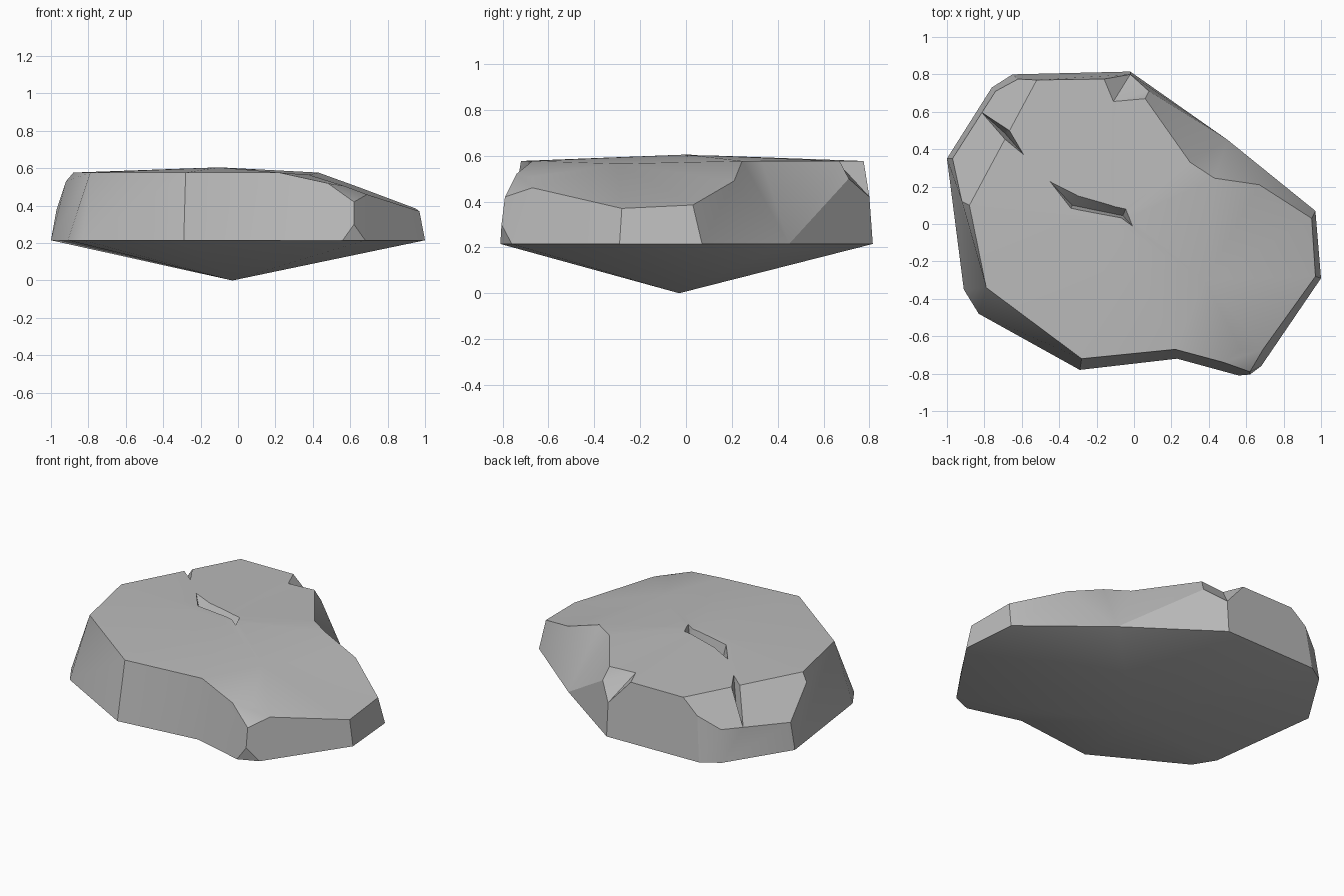
import bpy
import bmesh

default_cube = bpy.data.objects.get("Cube")
if default_cube:
    bpy.data.objects.remove(default_cube, do_unlink=True)

# One plain stone colour
stone = bpy.data.materials.new("stone_grey")
stone.use_nodes = True
colour = (0.5, 0.5, 0.5, 1)
stone.diffuse_color = colour
stone.node_tree.nodes["Principled BSDF"].inputs["Base Color"].default_value = colour


def build_object(object_name, corners, faces):
    """Make a closed mesh object from labelled corners and faces spelled with those labels."""
    bm = bmesh.new()
    verts = {label: bm.verts.new(position) for label, position in corners.items()}
    for face in faces:
        bm.faces.new([verts[label] for label in face])
    bmesh.ops.recalc_face_normals(bm, faces=bm.faces)
    mesh = bpy.data.meshes.new(object_name)
    bm.to_mesh(mesh)
    bm.free()
    mesh.materials.append(stone)
    created = bpy.data.objects.new(object_name, mesh)
    bpy.context.collection.objects.link(created)
    return created


def fan(centre, rim, closed=False):
    """Spell the triangles that join a centre label to each pair of rim labels."""
    following = rim[1:] + (rim[0] if closed else "")
    return [centre + first + second for first, second in zip(rim, following)]


# Widest outline of the boulder, all at one height (capital letters)
FOOT_HEIGHT = 0.215
foot_outline = {
    "A": (1, -.29), "B": (.97, .07), "C": (.5, .45), "D": (-.02, .815),
    "E": (-.65, .8), "F": (-.76, .73), "G": (-1, .35), "H": (-.91, -.35),
    "I": (-.83, -.48), "J": (-.29, -.78), "K": (.23, -.72),
    "L": (.56, -.81), "M": (.68, -.76),
}
corners = {label: (x, y, FOOT_HEIGHT) for label, (x, y) in foot_outline.items()}

# Level part of the upper rim
RIM_HEIGHT = 0.577
rim_outline = {
    "s": (-.52, .77), "n": (-.88, .1), "i": (-.79, -.34), "j": (-.28, -.72),
    "k": (.22, -.67), "v": (.43, .245), "w": (.3, .33), "x": (.06, .67),
    "y": (-.11, .655), "z": (-.16, .775),
}
corners.update({label: (x, y, RIM_HEIGHT) for label, (x, y) in rim_outline.items()})

# Lower rim, chipped corners, summit, ridge and the point underneath
corners.update({
    "a": (.97, -.28, .37), "b": (.95, .03, .385), "u": (.67, .21, .49),
    "q": (.08, .71, .5), "d": (-.02, .8, .42),
    "e": (-.62, .775, .49), "f": (-.74, .71, .41), "g": (-.97, .35, .38),
    "h": (-.92, .12, .53), "l": (.48, -.74, .52), "m": (.62, -.79, .42),
    "N": (.62, -.805, .3), "o": (.69, -.67, .46), "p": (.57, -.67, .505),
    "P": (-.1, 0, .605), "R": (.38, -.3, .565), "O": (-.03, -.03, 0),
})

walls = ["ABba", "DEeszd", "EFfe", "FGgf", "GHinhg", "HIi", "IJji", "JKkj",
         "KLNmlk", "LMN", "MomN", "MAao"]
scooped_side = ["BCub", "Cvu", "Cwv", "Cqxw", "CDdq"]
chips = ["sefghn", "yzd", "ydq", "yqx", "lmop"]
top = fan("P", "vwxyzsnijkR", closed=True) + fan("R", "klpoabuv")
underside = fan("O", "ABCDEFGHIJKLM", closed=True)
boulder = build_object("boulder", corners,
                       walls + scooped_side + chips + top + underside)

# Long bent crack near the summit: s start, e end, n/f side edges, k keel
summit_crack = build_object("summit_crack_cutter", {
    "s": (-.48, .26, .605), "n": (-.34, .08, .615), "m": (-.07, .03, .62),
    "e": (0, -.02, .61), "f": (-.04, .09, .62), "g": (-.29, .165, .615),
    "k": (-.33, .1, .53), "l": (-.06, .045, .53),
}, ["sng", "nmfg", "mef", "snk", "nmlk", "mel", "efl", "flkg", "gks"])

# Short wedge crack running over the back corner chip
edge_crack = build_object("edge_crack_cutter", {
    "s": (-.84, .62, .39), "n": (-.715, .465, .62), "f": (-.66, .505, .62),
    "e": (-.585, .365, .59), "k": (-.69, .485, .43),
}, ["snf", "nef", "snk", "nek", "efk", "fsk"])

bpy.context.view_layer.objects.active = boulder
for cutter in (summit_crack, edge_crack):
    cutter.hide_render = True
    cut = boulder.modifiers.new("cut_crack", "BOOLEAN")
    cut.operation = "DIFFERENCE"
    cut.solver = "EXACT"
    cut.object = cutter
    bpy.ops.object.modifier_apply(modifier=cut.name)
    bpy.data.objects.remove(cutter, do_unlink=True)

# Soft shading over gentle bends, crisp chipped edges
bpy.ops.object.select_all(action="DESELECT")
boulder.select_set(True)
bpy.ops.object.shade_smooth_by_angle(angle=0.5)
